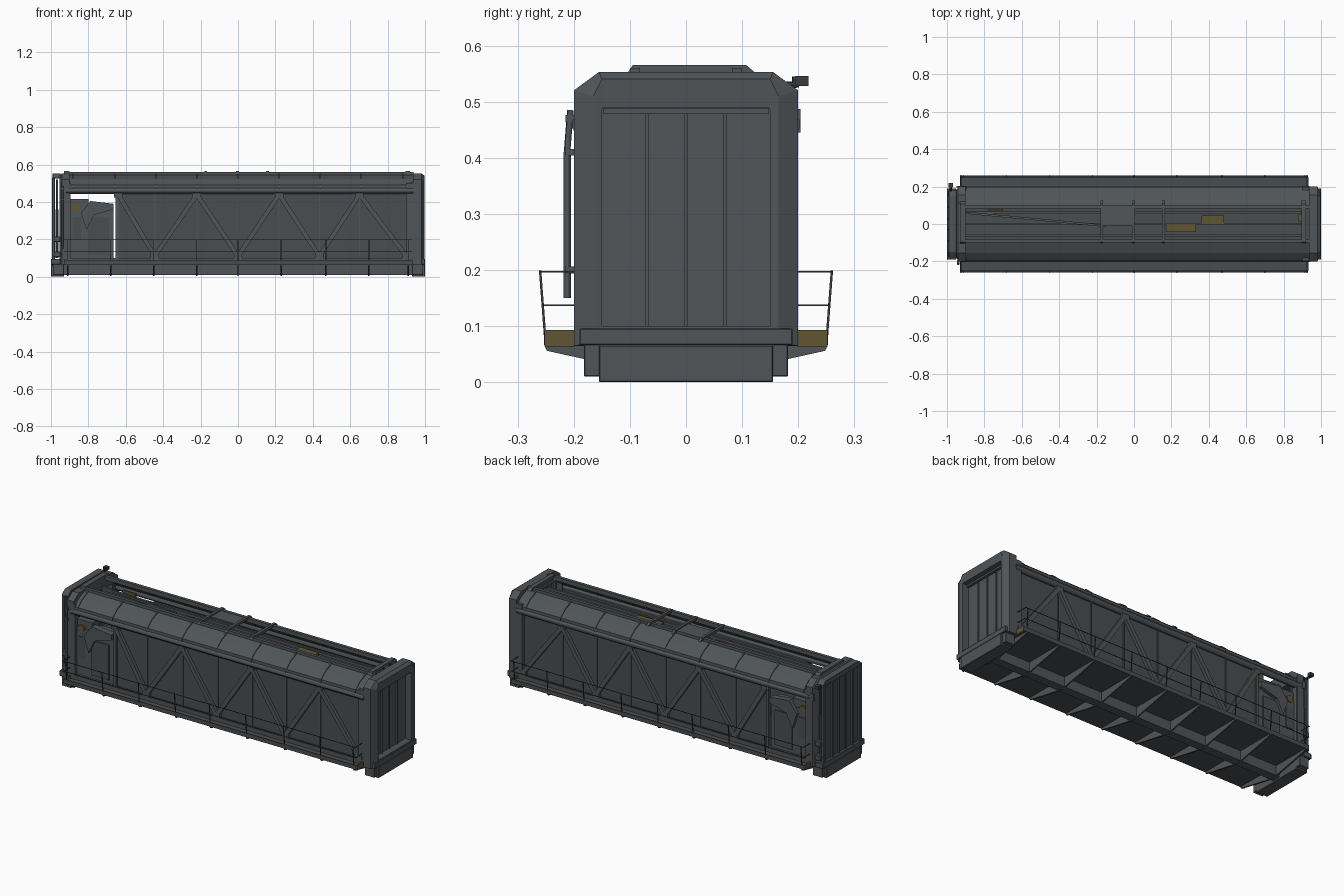
import bpy, bmesh
from mathutils import Vector, Matrix

cube = bpy.data.objects.get("Cube")
if cube:
    bpy.data.objects.remove(cube, do_unlink=True)


def material(name, rgb):
    m = bpy.data.materials.new(name)
    m.use_nodes = True
    m.diffuse_color = (*rgb, 1)
    m.node_tree.nodes["Principled BSDF"].inputs["Base Color"].default_value = (*rgb, 1)
    return m


STEEL = material("steel grey", (0.08, 0.09, 0.098))
PANEL = material("panel grey", (0.068, 0.075, 0.08))
DARK = material("dark grating", (0.04, 0.043, 0.046))
OLIVE = material("olive yellow", (0.12, 0.092, 0.032))


def finish(name, bm, mat, bevel=0, smooth=False):
    bmesh.ops.recalc_face_normals(bm, faces=bm.faces)
    me = bpy.data.meshes.new(name)
    bm.to_mesh(me)
    bm.free()
    ob = bpy.data.objects.new(name, me)
    bpy.context.collection.objects.link(ob)
    me.materials.append(mat)
    if bevel:
        mod = ob.modifiers.new("bevel", "BEVEL")
        mod.width = bevel
        mod.segments = 1
    if smooth:
        bpy.ops.object.select_all(action="DESELECT")
        ob.select_set(True)
        bpy.context.view_layer.objects.active = ob
        bpy.ops.object.shade_smooth_by_angle()
    return ob


def box(bm, x0, x1, y0, y1, z0, z1):
    mid = Vector((x0 + x1, y0 + y1, z0 + z1)) / 2
    size = Matrix.Diagonal((abs(x1 - x0), abs(y1 - y0), abs(z1 - z0), 1))
    bmesh.ops.create_cube(bm, size=1, matrix=Matrix.Translation(mid) @ size)


def bar(bm, p, q, r, sides=4):
    p, q = Vector(p), Vector(q)
    turn = (q - p).to_track_quat("Z", "Y").to_matrix().to_4x4()
    spin = Matrix.Rotation(0.7854, 4, "Z")
    bmesh.ops.create_cone(bm, cap_ends=True, segments=sides, radius1=r, radius2=r,
                          depth=(q - p).length,
                          matrix=Matrix.Translation((p + q) / 2) @ turn @ spin)


def loft(bm, loops, cap_first=False, cap_last=False):
    """Join successive (x, yz profile) loops with faces."""
    rows = [[bm.verts.new((x, y, z)) for y, z in prof] for x, prof in loops]
    for a, b in zip(rows, rows[1:]):
        n = len(a)
        for i in range(n):
            bm.faces.new((a[i], a[(i + 1) % n], b[(i + 1) % n], b[i]))
    if cap_first:
        bm.faces.new(rows[0])
    if cap_last:
        bm.faces.new(rows[-1])


def prism(bm, x0, x1, prof):
    loft(bm, [(x0, prof), (x1, prof)], True, True)


def portal(half, low, shoulder, top, flat):
    return [(-half, low), (half, low), (half, shoulder), (flat, top), (-flat, top), (-half, shoulder)]


OUTER = portal(0.2, 0.065, 0.52, 0.553, 0.155)
FACE = portal(0.165, 0.07, 0.51, 0.54, 0.15)
INNER = portal(0.15, 0.1, 0.485, 0.49, 0.147)
STATIONS = [-0.91, -0.68, -0.45, -0.22, 0, 0.23, 0.47, 0.7, 0.91]

# Closed end: thick portal with a deeply recessed door panel
bm = bmesh.new()
loft(bm, [(0.935, INNER), (0.935, OUTER), (0.98, OUTER), (0.997, FACE), (0.995, INNER), (0.955, INNER)],
     cap_last=True)
finish("right_portal", bm, STEEL)
bm = bmesh.new()
for y in (-0.07, 0, 0.07):
    box(bm, 0.95, 0.962, y - 0.003, y + 0.003, 0.1, 0.48)
box(bm, 0.95, 0.97, -0.148, 0.148, 0.478, 0.488)
finish("right_door_ribs", bm, STEEL)

# Open end: portal frame with a separate ribbed door in front of it
bm = bmesh.new()
loft(bm, [(-0.9, INNER), (-0.9, OUTER), (-0.94, OUTER), (-0.955, FACE), (-0.955, INNER), (-0.9, INNER)])
finish("left_portal", bm, STEEL)
bm = bmesh.new()
prism(bm, -0.992, -0.95, portal(0.18, 0.525, 0.53, 0.553, 0.15))
for s in (-1, 1):
    box(bm, -0.995, -0.978, s * 0.15, s * 0.175, 0.06, 0.53)
    for z in (0.12, 0.2):
        box(bm, -0.985, -0.95, s * 0.155, s * 0.19, z - 0.015, z + 0.015)
finish("left_door_frame", bm, STEEL, bevel=0.003)
bm = bmesh.new()
box(bm, -0.985, -0.978, -0.155, 0.155, 0.08, 0.53)
finish("left_door_panel", bm, PANEL)
bm = bmesh.new()
for y in (-0.09, -0.03, 0.03, 0.09):
    box(bm, -0.994, -0.984, y - 0.005, y + 0.005, 0.08, 0.53)
finish("left_door_ribs", bm, STEEL)

# Sills and corner feet under both ends
bm = bmesh.new()
for s in (-1, 1):
    box(bm, s * 0.93, s * 1.0, -0.155, 0.155, 0.0, 0.066)
    box(bm, s * 0.95, s * 1.0, -0.19, 0.19, 0.066, 0.096)
    for t in (-1, 1):
        box(bm, s * 0.93, s * 0.99, t * 0.15, t * 0.182, 0.01, 0.07)
finish("end_sills", bm, STEEL, bevel=0.002)

# Floor over a central keel, with side sills
bm = bmesh.new()
box(bm, -0.94, 0.94, -0.19, 0.19, 0.066, 0.085)
finish("base_floor", bm, PANEL)
bm = bmesh.new()
box(bm, -0.93, 0.93, -0.025, 0.025, 0.01, 0.068)
for s in (-1, 1):
    box(bm, -0.93, 0.94, s * 0.165, s * 0.198, 0.07, 0.1)
finish("keel_and_sills", bm, STEEL)

# Side walls with an opening beside the cabin bay
bm = bmesh.new()
for s in (-1, 1):
    box(bm, -0.65, 0.93, s * 0.172, s * 0.182, 0.09, 0.46)
finish("side_walls", bm, PANEL)

# Zigzag trusses and wall posts
bm = bmesh.new()
zigzag = [(-0.64, 0.44), (-0.445, 0.11), (-0.22, 0.44), (0, 0.11),
          (0.22, 0.44), (0.435, 0.11), (0.65, 0.44), (0.9, 0.11)]
for s in (-1, 1):
    for (xa, za), (xb, zb) in zip(zigzag, zigzag[1:]):
        bar(bm, (xa, s * 0.188, za), (xb, s * 0.188, zb), 0.017)
    for x, z in zigzag:
        box(bm, x - 0.022, x + 0.022, s * 0.18, s * 0.199, z - 0.015, z + 0.012)
        box(bm, x - 0.003, x + 0.003, s * 0.18, s * 0.187, 0.1, 0.45)
    box(bm, -0.655, -0.64, s * 0.17, s * 0.19, 0.09, 0.45)
    box(bm, 0.9, 0.937, s * 0.165, s * 0.197, 0.09, 0.5)
    box(bm, -0.92, -0.895, s * 0.165, s * 0.197, 0.09, 0.5)
finish("side_trusses", bm, STEEL)
bm = bmesh.new()
for s in (-1, 1):
    bar(bm, (-0.92, s * 0.186, 0.459), (0.937, s * 0.186, 0.459), 0.018, 12)
finish("top_rail_tubes", bm, STEEL, smooth=True)

# Sloped roof shoulders, open along the middle
bm = bmesh.new()
for s in (-1, 1):
    prism(bm, -0.92, 0.937, [(s * y, z) for y, z in
          ((0.195, 0.468), (0.194, 0.49), (0.155, 0.522), (0.085, 0.55), (0.085, 0.535), (0.145, 0.505), (0.18, 0.468))])
finish("roof_shoulders", bm, STEEL)
bm = bmesh.new()
for s in (-1, 1):
    for i in range(9):
        x = -0.88 + i * 0.22
        prism(bm, x - 0.004, x + 0.004, [(s * y, z) for y, z in
              ((0.198, 0.47), (0.197, 0.492), (0.157, 0.526), (0.1, 0.55), (0.1, 0.535), (0.18, 0.47))])
    box(bm, -0.93, 0.937, s * 0.082, s * 0.1, 0.54, 0.56)
finish("roof_ribs", bm, STEEL)

# Inner deck seen through the roof slot
bm = bmesh.new()
box(bm, -0.9, 0.935, -0.086, 0.086, 0.45, 0.488)
finish("inner_deck", bm, PANEL)
bm = bmesh.new()
for y in (-0.06, 0.0, 0.06):
    box(bm, -0.9, 0.92, y - 0.006, y + 0.006, 0.485, 0.502)
bar(bm, (-0.9, 0.06, 0.505), (-0.15, -0.01, 0.505), 0.008)
finish("inner_beams", bm, STEEL)
bm = bmesh.new()
box(bm, 0.17, 0.33, -0.042, 0.004, 0.487, 0.505)
box(bm, 0.36, 0.48, 0.004, 0.045, 0.487, 0.505)
box(bm, 0.88, 0.9, 0.01, 0.05, 0.487, 0.51)
box(bm, -0.78, -0.7, 0.07, 0.08, 0.487, 0.515)
finish("inner_plates", bm, OLIVE)

# Raised roof cap and cross pieces
bm = bmesh.new()
for x0, x1 in ((-0.18, -0.165), (-0.01, 0.005), (0.15, 0.165), (0.895, 0.92), (-0.93, -0.9)):
    prism(bm, x0, x1, [(-0.105, 0.55), (0.125, 0.55), (0.108, 0.565), (-0.095, 0.565)])
box(bm, -0.17, 0.0, -0.01, 0.085, 0.55, 0.558)
finish("roof_cross_pieces", bm, STEEL)

# Cabins in the bay on both sides, with a sloping hood and round marker
for s, side in ((-1, "front"), (1, "back")):
    bm = bmesh.new()
    box(bm, -0.9, -0.665, s * 0.09, s * 0.178, 0.085, 0.37)
    box(bm, -0.9, -0.8, s * 0.11, s * 0.175, 0.36, 0.415)
    hood = [(-0.84, 0.34), (-0.79, 0.405), (-0.665, 0.39), (-0.665, 0.36), (-0.77, 0.33), (-0.81, 0.25)]
    ends = [[bm.verts.new((x, s * y, z)) for x, z in hood] for y in (0.16, 0.197)]
    for i in range(len(hood)):
        j = (i + 1) % len(hood)
        bm.faces.new((ends[0][i], ends[0][j], ends[1][j], ends[1][i]))
    for end in ends:
        bm.faces.new(end)
    finish(side + "_cabin", bm, STEEL)
    bm = bmesh.new()
    box(bm, -0.8, -0.69, s * 0.177, s * 0.184, 0.12, 0.32)
    box(bm, -0.885, -0.84, s * 0.174, s * 0.181, 0.2, 0.32)
    finish(side + "_cabin_door", bm, PANEL)
    bm = bmesh.new()
    bar(bm, (-0.867, s * 0.174, 0.37), (-0.867, s * 0.183, 0.37), 0.02, 16)
    finish(side + "_marker", bm, OLIVE)

# Walkways, tapering cross brackets and leaning railings
walk, ends, brackets, rails = (bmesh.new() for _ in range(4))
for s in (-1, 1):
    box(walk, -0.93, 0.93, s * 0.19, s * 0.25, 0.066, 0.076)
    box(walk, -0.93, 0.93, s * 0.248, s * 0.253, 0.066, 0.09)
    for x in (-0.93, 0.925):
        box(ends, x, x + 0.008, s * 0.198, s * 0.252, 0.064, 0.093)
    for x in STATIONS:
        prism(brackets, x - 0.004, x + 0.004,
              [(s * y, z) for y, z in ((0, 0.067), (0.253, 0.067), (0.248, 0.056), (0.18, 0.041), (0, 0.005))])
        bar(rails, (x, s * 0.25, 0.066), (x, s * 0.26, 0.199), 0.003)
    for y, z in ((0.26, 0.197), (0.255, 0.137)):
        bar(rails, (-0.93, s * y, z), (0.93, s * y, z), 0.002)
        for x in (-0.925, 0.925):
            bar(rails, (x, s * 0.198, z), (x, s * y, z), 0.002)
finish("walkways", walk, PANEL)
finish("walkway_end_plates", ends, OLIVE)
finish("walkway_brackets", brackets, STEEL)
finish("railings", rails, DARK)

# Hydraulic cylinders and pipes at the open end
bm = bmesh.new()
bar(bm, (-0.94, -0.212, 0.15), (-0.94, -0.212, 0.41), 0.007, 12)
bar(bm, (-0.94, -0.212, 0.41), (-0.94, -0.206, 0.485), 0.006, 12)
for s in (-1, 1):
    bar(bm, (-0.967, s * 0.165, 0.1), (-0.967, s * 0.165, 0.36), 0.008, 12)
    bar(bm, (-0.967, s * 0.165, 0.36), (-0.967, s * 0.165, 0.52), 0.005, 12)
finish("cylinders", bm, STEEL, smooth=True)
bm = bmesh.new()
for z in (0.2, 0.41, 0.47):
    box(bm, -0.947, -0.933, -0.215, -0.195, z - 0.006, z + 0.006)
box(bm, -0.95, -0.93, 0.195, 0.204, 0.445, 0.487)
finish("cylinder_mounts", bm, STEEL)

# Small lamp on a bent arm
bm = bmesh.new()
bar(bm, (-0.98, 0.17, 0.53), (-0.98, 0.197, 0.53), 0.006, 8)
bar(bm, (-0.98, 0.195, 0.525), (-0.98, 0.195, 0.545), 0.006, 8)
box(bm, -0.992, -0.968, 0.195, 0.218, 0.528, 0.546)
finish("corner_lamp", bm, DARK)
